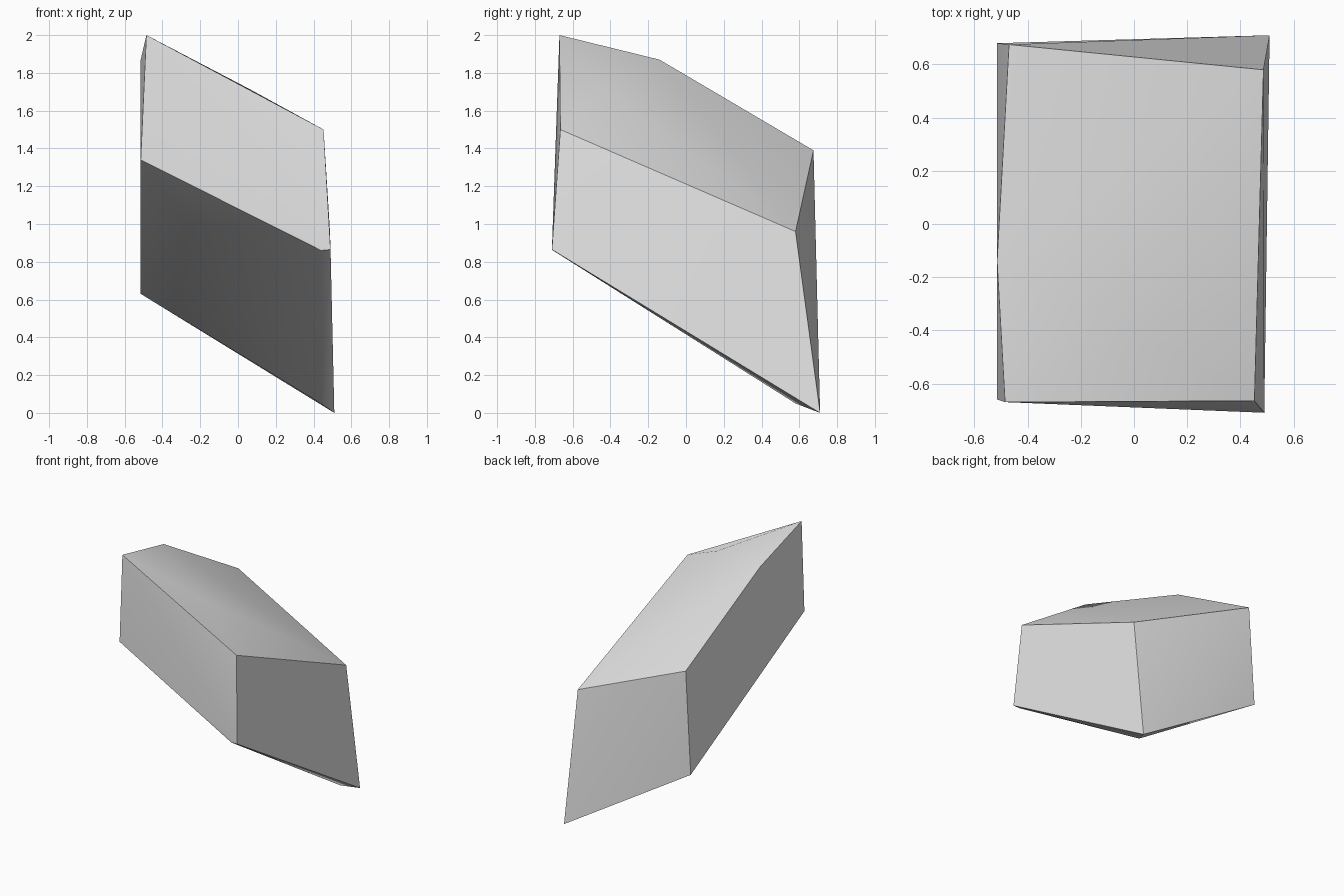
import bpy
import bmesh
import math

# Remove the default object
cube = bpy.data.objects.get("Cube")
if cube:
    bpy.data.objects.remove(cube, do_unlink=True)

# Stone colour
grey = bpy.data.materials.new("plain_grey")
grey.use_nodes = True
colour = (0.8, 0.8, 0.8, 1.0)
grey.diffuse_color = colour
for node in grey.node_tree.nodes:
    if node.type == "BSDF_PRINCIPLED":
        node.inputs["Base Color"].default_value = colour

# Corners of the slanted shard
top_corners = [
    (-0.485, -0.67, 2.0),     # front peak
    (-0.515, -0.14, 1.87),    # ridge on the right side
    (-0.47, 0.675, 1.39),     # back
    (0.487, 0.58, 0.96),      # low back
    (0.453, -0.665, 1.50),    # low front
    (0.06, -0.45, 1.715),     # slight swell of the top
]
bottom_corners = [
    (-0.515, -0.66, 1.34),    # front
    (-0.515, 0.68, 0.63),     # back
    (0.51, 0.71, 0.0),        # lowest tip
    (0.44, 0.58, 0.05),       # chipped edge, back
    (0.44, -0.705, 0.86),     # chipped edge, front
    (0.49, -0.71, 0.865),     # low front
]

# Wrap the corners in a faceted shell
bm = bmesh.new()
for corner in top_corners + bottom_corners:
    bm.verts.new(corner)
bmesh.ops.convex_hull(bm, input=bm.verts[:])
bmesh.ops.recalc_face_normals(bm, faces=bm.faces[:])
mesh = bpy.data.meshes.new("stone_shard")
bm.to_mesh(mesh)
bm.free()
mesh.materials.append(grey)

shard = bpy.data.objects.new("stone_shard", mesh)
bpy.context.collection.objects.link(shard)

# Smooth the shallow edges, keep the main ones crisp
bpy.ops.object.select_all(action="DESELECT")
shard.select_set(True)
bpy.context.view_layer.objects.active = shard
bpy.ops.object.shade_smooth_by_angle(angle=math.radians(30))
